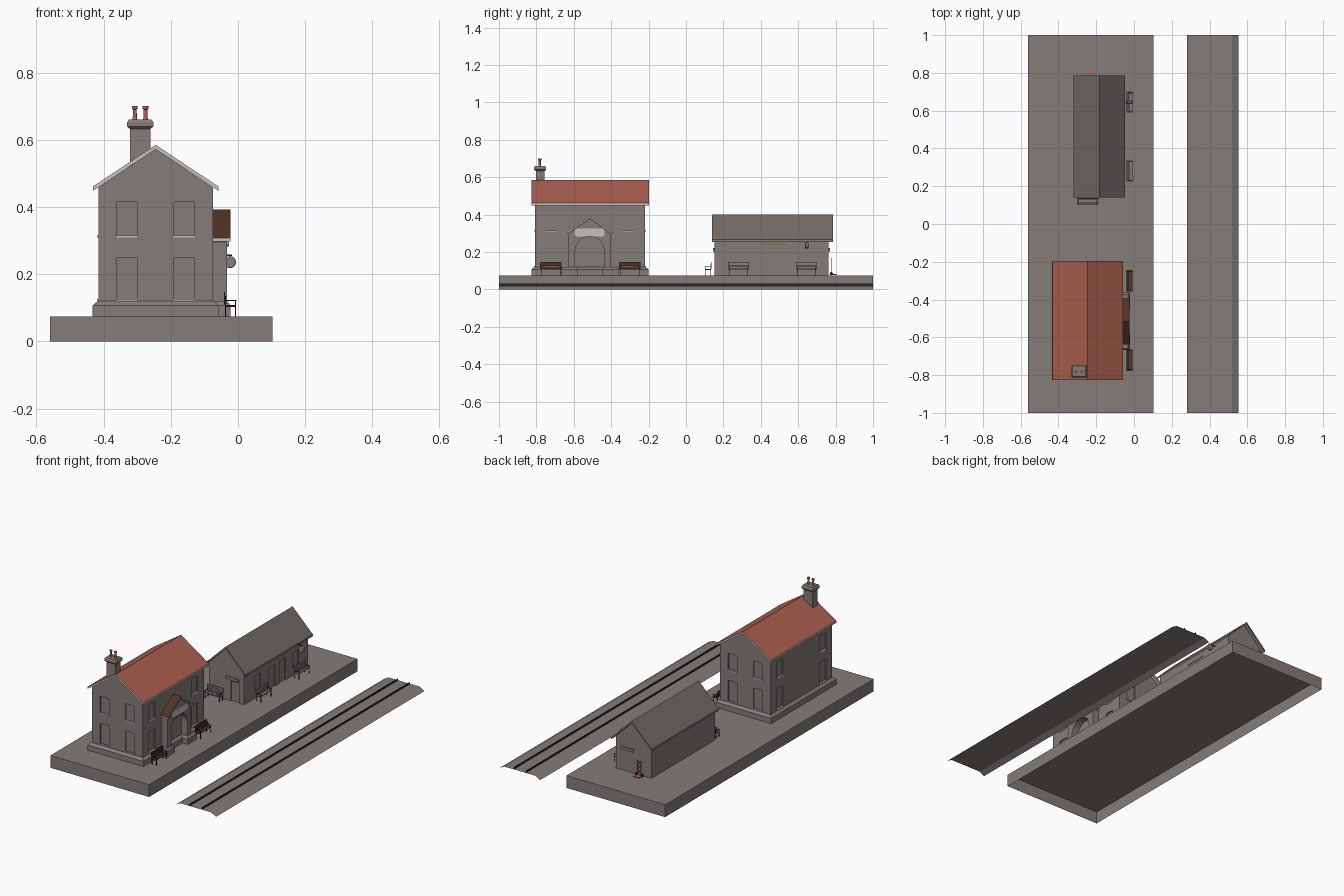
import bpy, bmesh, math
from mathutils import Matrix

if "Cube" in bpy.data.objects:
    bpy.data.objects.remove(bpy.data.objects["Cube"])


def mat(name, r, g, b):
    m = bpy.data.materials.new(name)
    m.diffuse_color = (r, g, b, 1)
    m.use_nodes = True
    m.node_tree.nodes["Principled BSDF"].inputs["Base Color"].default_value = m.diffuse_color
    return m


STONE = mat("warm grey stone", 0.235, 0.205, 0.19)
TILE = mat("red roof tile", 0.40, 0.115, 0.075)
SLATE = mat("dark grey slate", 0.165, 0.15, 0.135)
TRIM = mat("pale trim", 0.56, 0.54, 0.52)
WOOD = mat("dark brown wood", 0.085, 0.032, 0.018)
IRON = mat("black iron", 0.02, 0.018, 0.018)
CLAY = mat("orange clay", 0.45, 0.13, 0.07)
GREEN = mat("sign green", 0.15, 0.22, 0.05)


def mesh(name, verts, faces, m, fix=True):
    me = bpy.data.meshes.new(name)
    me.from_pydata(verts, [], faces)
    me.materials.append(m)
    if fix:
        bm = bmesh.new()
        bm.from_mesh(me)
        bmesh.ops.recalc_face_normals(bm, faces=bm.faces)
        bm.to_mesh(me)
        bm.free()
    ob = bpy.data.objects.new(name, me)
    bpy.context.collection.objects.link(ob)
    return ob


def prism(name, prof, axis, a, b, m, caps=True):
    """Extrude a profile along x (y,z profile) or y (x,z profile)."""
    n = len(prof)
    put = (lambda u, v, t: (t, u, v)) if axis == 'x' else (lambda u, v, t: (u, t, v))
    verts = [put(u, v, t) for t in (a, b) for u, v in prof]
    faces = [(i, (i + 1) % n, (i + 1) % n + n, i + n) for i in range(n if caps else n - 1)]
    if caps:
        faces += [tuple(range(n)), tuple(range(n, 2 * n))]
    return mesh(name, verts, faces, m)


def boxes(name, items, m):
    verts, faces = [], []
    for x0, x1, y0, y1, z0, z1 in items:
        k = len(verts)
        verts += [(x, y, z) for z in (z0, z1) for x, y in ((x0, y0), (x1, y0), (x1, y1), (x0, y1))]
        faces += [tuple(k + i for i in f) for f in
                  ((3, 2, 1, 0), (4, 5, 6, 7), (0, 1, 5, 4), (1, 2, 6, 5), (2, 3, 7, 6), (3, 0, 4, 7))]
    return mesh(name, verts, faces, m)


def stack(name, x0, x1, y0, y1, levels, m):
    """Rectangular rings at (z, inset), joined and capped on top."""
    verts, faces = [], []
    for z, d in levels:
        verts += [(x0 + d, y0 + d, z), (x1 - d, y0 + d, z), (x1 - d, y1 - d, z), (x0 + d, y1 - d, z)]
    for k in range(0, 4 * len(levels) - 4, 4):
        faces += [(k + i, k + (i + 1) % 4, k + 4 + (i + 1) % 4, k + 4 + i) for i in range(4)]
    k = len(verts) - 4
    faces += [(k, k + 1, k + 2, k + 3), (3, 2, 1, 0)]
    return mesh(name, verts, faces, m)


def lathe(name, prof, m, xf, n=16):
    verts = [(r * math.cos(2 * math.pi * i / n), r * math.sin(2 * math.pi * i / n), z)
             for r, z in prof for i in range(n)]
    faces = [(k * n + i, k * n + (i + 1) % n, (k + 1) * n + (i + 1) % n, (k + 1) * n + i)
             for k in range(len(prof) - 1) for i in range(n)]
    faces += [tuple(range(n)), tuple(range(len(verts) - n, len(verts)))]
    ob = mesh(name, verts, faces, m)
    ob.data.transform(xf)
    return ob


def roof(name, c, w, zr, ze, t, axis, a, b, top, edge):
    prof = [(c - w, ze), (c, zr), (c + w, ze), (c + w, ze - t), (c, zr - t), (c - w, ze - t)]
    ob = prism(name, prof, axis, a, b, top)
    ob.data.materials.append(edge)
    for p in ob.data.polygons:
        p.material_index = 0 if p.normal.z > 0.3 else 1
    return ob


def cut(ob, items):
    cutter = boxes("recess_cutter", items, STONE)
    mod = ob.modifiers.new("recesses", 'BOOLEAN')
    mod.operation, mod.solver, mod.object = 'DIFFERENCE', 'EXACT', cutter
    bpy.context.view_layer.objects.active = ob
    bpy.ops.object.modifier_apply(modifier=mod.name)
    bpy.data.objects.remove(cutter)


G = 0.075  # platform level

# Platform: open-bottomed shell
plat = boxes("platform", [(-0.56, 0.103, -1, 1, 0, G)], STONE)
bm = bmesh.new()
bm.from_mesh(plat.data)
bmesh.ops.delete(bm, geom=[f for f in bm.faces if f.normal.z < -0.5], context='FACES')
bm.to_mesh(plat.data)
bm.free()

# Track bed sheet and two thin rails
bed = prism("track_bed", [(0.28, 0), (0.312, 0.018), (0.52, 0.018), (0.553, 0)], 'y', -1, 1, STONE, caps=False)
if bed.data.polygons[1].normal.z < 0:
    bed.data.flip_normals()
for i, x in enumerate((0.376, 0.457)):
    mesh(f"rail_{i}", [(x, -1, 0.018), (x, 1, 0.018), (x, 1, 0.031), (x, -1, 0.031)], [(0, 1, 2, 3)], IRON, False)

# Station house body with recessed windows on all sides
HX, HY0, HY1 = -0.245, -0.808, -0.218
house = prism("house_walls", [(HX - 0.17, G), (HX + 0.17, G), (HX + 0.17, 0.458), (HX, 0.572), (HX - 0.17, 0.458)],
              'y', HY0, HY1, STONE)
D, recess, sills = 0.007, [], []
for zb, zt in ((0.126, 0.25), (0.316, 0.415)):
    for x in (-0.33, -0.16):
        for y in (HY0, HY1):
            recess.append((x - 0.03, x + 0.03, y - D, y + D, zb, zt))
            sills.append((x - 0.03, x + 0.03, y - 0.004, y + 0.004, zb - 0.006, zb))
    for y in (-0.72, -0.31):
        for x in (HX - 0.17, HX + 0.17):
            recess.append((x - D, x + D, y - 0.03, y + 0.03, zb, zt))
            sills.append((x - 0.004, x + 0.004, y - 0.03, y + 0.03, zb - 0.006, zb))
cut(house, recess)
boxes("window_sills", sills, TRIM)
stack("house_plinth", -0.433, -0.057, -0.826, -0.2, [(G, 0), (0.107, 0), (0.12, 0.015)], STONE)
roof("house_roof", HX, 0.187, 0.585, 0.461, 0.013, 'y', -0.825, -0.197, TILE, TRIM)

# Chimney with moulded cap and two pots
stack("chimney", -0.33, -0.252, -0.812, -0.748,
      [(0.50, 0.009), (0.632, 0.009), (0.64, 0), (0.652, 0), (0.66, 0.005)], STONE)
for i, x in enumerate((-0.307, -0.275)):
    lathe(f"chimney_pot_{i}", [(0.008, 0.658), (0.006, 0.668), (0.0055, 0.69), (0.0085, 0.692), (0.0085, 0.7), (0.006, 0.701)],
          CLAY, Matrix.Translation((x, -0.782, 0)), 12)

# Gabled porch with arched opening
PC, R = -0.515, 0.078
arch = [(PC + R * math.cos(a), 0.205 + R * math.sin(a)) for a in [math.pi * i / 16 for i in range(17)]]
prism("porch_walls", [(PC - R, G), (PC - 0.112, G), (PC - 0.112, 0.296), (PC, 0.38), (PC + 0.112, 0.296),
                      (PC + 0.112, G), (PC + R, G)] + arch, 'x', -0.08, -0.033, STONE)
roof("porch_roof", PC, 0.122, 0.393, 0.308, 0.01, 'x', -0.078, -0.023, WOOD, TRIM)
for i, y in enumerate((-0.668, -0.45)):
    stack(f"porch_plinth_{i}", -0.08, -0.022, y, y + 0.088, [(G, 0), (0.107, 0), (0.12, 0.01)], STONE)
# Blank name board with rounded ends
board = [(PC + s * 0.068 + 0.012 * math.cos(a), 0.304 + v * 0.009 + 0.012 * math.sin(a))
         for s, v, q in ((1, 1, 0), (-1, 1, 1), (-1, -1, 2), (1, -1, 3))
         for a in [math.pi / 2 * (q + j / 4) for j in range(5)]]
prism("porch_board", board, 'x', -0.034, -0.027, TRIM)
boxes("house_door", [(-0.0755, -0.072, PC - 0.05, PC + 0.05, G, 0.24)], STONE)

# Waiting room with recessed doors and windows
SX, SY0, SY1 = -0.183, 0.152, 0.763
room = prism("waiting_room_walls", [(SX - 0.118, G), (SX + 0.118, G), (SX + 0.118, 0.271), (SX, 0.388), (SX - 0.118, 0.271)],
             'y', SY0, SY1, STONE)
E = SX + 0.118
cut(room, [(-0.155, -0.095, SY0 - D, SY0 + D, G - 0.01, 0.195)] +
    [(E - D, E + D, y, y + 0.06, z, 0.21) for y, z in ((0.25, 0.12), (0.39, G - 0.01), (0.49, G - 0.01), (0.615, 0.12))])
roof("waiting_room_roof", SX, 0.136, 0.40, 0.266, 0.012, 'y', 0.14, 0.785, SLATE, STONE)
boxes("gable_boards", [(-0.185, -0.1, SY0 - 0.007, SY0, 0.203, 0.22), (-0.185, -0.1, SY1, SY1 + 0.007, 0.203, 0.22)], STONE)
boxes("wall_sign", [(E, E + 0.003, 0.402, 0.535, 0.237, 0.247)], GREEN)

# Double-sided hanging clock
turn = Matrix.Translation((-0.024, 0.645, 0.236)) @ Matrix.Rotation(math.pi / 2, 4, 'X')
lathe("clock_case", [(0.015, -0.009), (0.018, -0.007), (0.018, 0.007), (0.015, 0.009)], STONE, turn, 24)
boxes("clock_bracket", [(E, -0.018, 0.643, 0.647, 0.255, 0.259), (-0.026, -0.022, 0.643, 0.647, 0.25, 0.257)], IRON)


# Benches: slatted seat and leaning back on two iron end frames
def bench(name, x, y, length, angle, m):
    h = length / 2
    xf = Matrix.Translation((x, y, G)) @ Matrix.Rotation(angle, 4, 'Z')
    slats = [(0.008 + 0.009 * i, 0.016 + 0.009 * i, -h, h, 0.031, 0.034) for i in range(3)]
    slats += [(0.005 - 0.002 * i, 0.008 - 0.002 * i, -h, h, 0.037 + 0.0118 * i, 0.048 + 0.0118 * i) for i in range(3)]
    frame = []
    for s in (-h + 0.006, h - 0.009):
        frame += [(0.033, 0.036, s, s + 0.003, 0, 0.047), (0.004, 0.007, s, s + 0.003, 0, 0.04),
                  (0.001, 0.004, s, s + 0.003, 0.035, 0.07),
                  (0.005, 0.036, s, s + 0.003, 0.028, 0.031), (0.004, 0.038, s, s + 0.003, 0.045, 0.048)]
    for part, items, mm in (("slats", slats, m), ("frame", frame, IRON)):
        boxes(f"{name}_{part}", items, mm).data.transform(xf)


bench("house_bench_a", -0.042, -0.722, 0.115, 0, WOOD)
bench("house_bench_b", -0.042, -0.300, 0.115, 0, WOOD)
bench("room_bench_a", -0.042, 0.280, 0.112, 0, STONE)
bench("room_bench_b", -0.042, 0.645, 0.112, 0, STONE)
bench("gable_bench", -0.245, 0.138, 0.112, -math.pi / 2, STONE)

# Hand trolley leaning on the back wall
trolley = [(x, x + 0.004, 0.775, 0.779, G + 0.004, 0.17) for x in (-0.245, -0.221)]
trolley += [(-0.245, -0.217, 0.775, 0.779, z, z + 0.004) for z in (0.10, 0.13, 0.155)]
trolley += [(-0.25, -0.212, 0.775, 0.805, G + 0.002, G + 0.006)]
boxes("trolley_frame", trolley, CLAY)
for i, x in enumerate((-0.253, -0.213)):
    lathe(f"trolley_wheel_{i}", [(0.009, 0), (0.009, 0.004)], IRON,
          Matrix.Translation((x, 0.777, G + 0.009)) @ Matrix.Rotation(math.pi / 2, 4, 'Y'), 12)
